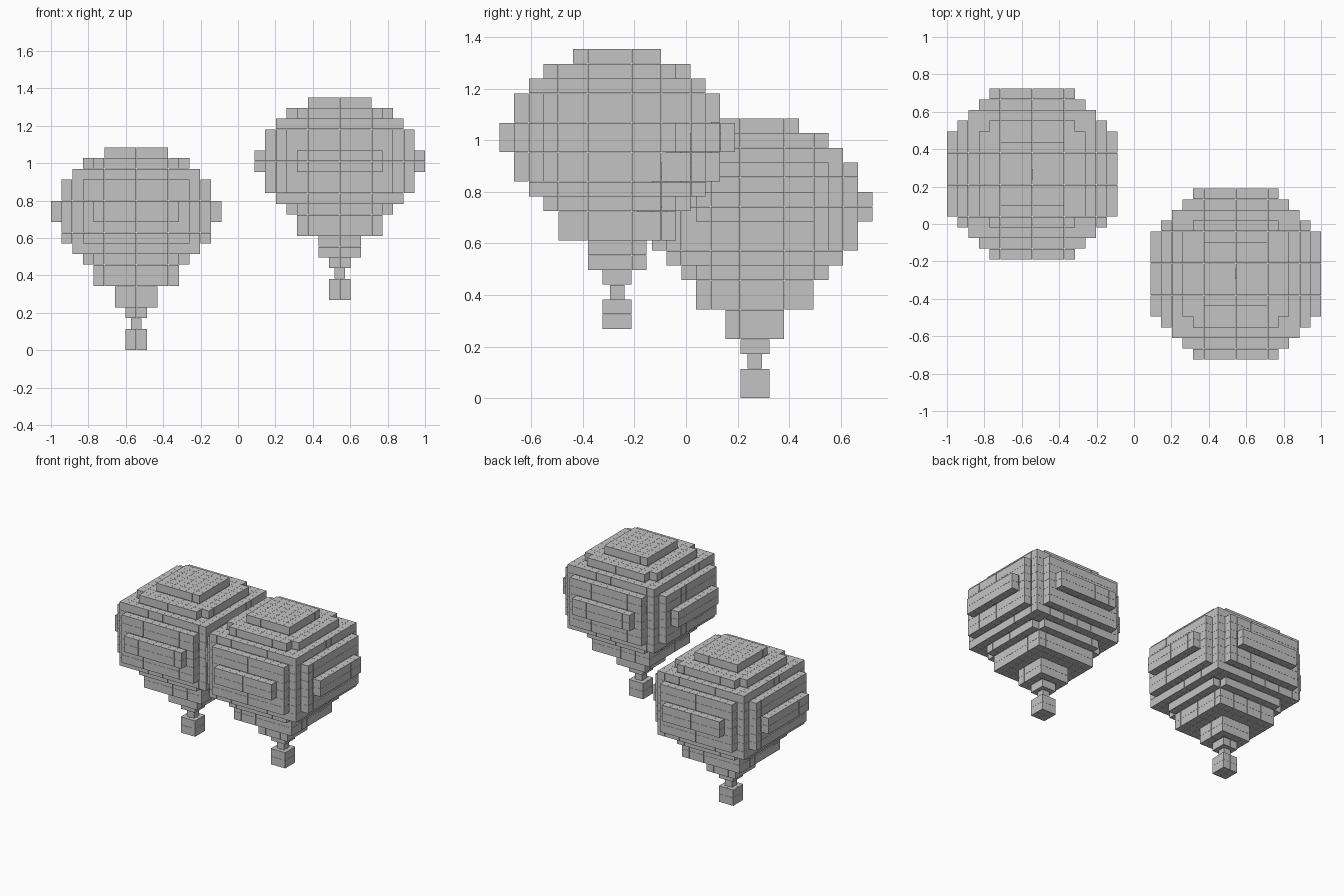
import bpy
import bmesh
from mathutils import Matrix, Vector

PITCH = 0.0571   # spacing of the blocks
BLOCK = 0.0562   # block edge, leaving a hairline gap

cube = bpy.data.objects.get("Cube")
if cube:
    bpy.data.objects.remove(cube, do_unlink=True)

grey = bpy.data.materials.new("light_grey")
grey.use_nodes = True
colour = (0.55, 0.55, 0.55, 1)
grey.diffuse_color = colour
grey.node_tree.nodes["Principled BSDF"].inputs["Base Color"].default_value = colour

# Each part: first layer, then block counts across for every layer upward
PARTS = {
    "basket": (0, [2, 2]),
    "burner": (2, [1]),
    "neck": (3, [2, 4, 4]),
    "envelope": (6, [8, 8, 10, 12, 14, 14, 16, 16, 14, 14, 12, 10, 6]),
}


def layer_cells(count):
    """Block centres of one layer: a square with stepped corners."""
    reach = 8 if count == 10 else 11
    line = [i - (count - 1) / 2 for i in range(count)]
    return {(x, y) for x in line for y in line if abs(x) + abs(y) <= reach}


def build_part(name, first, counts, origin):
    layers = [layer_cells(c) for c in counts]
    cells = {(x, y, k) for k, layer in enumerate(layers) for x, y in layer}
    sides = [Vector(d) for d in ((1, 0, 0), (0, 1, 0), (0, 0, 1))]
    bm = bmesh.new()
    for cell in sorted(cells):
        # Keep only blocks that touch the outside
        near = [tuple(Vector(cell) + s * d) for d in sides for s in (-1, 1)]
        if all(n in cells for n in near):
            continue
        x, y, k = cell
        place = Vector((x, y, first + k + 0.5)) * PITCH
        bmesh.ops.create_cube(bm, size=BLOCK, matrix=Matrix.Translation(place))
    mesh = bpy.data.meshes.new(name)
    bm.to_mesh(mesh)
    bm.free()
    mesh.materials.append(grey)
    obj = bpy.data.objects.new(name, mesh)
    obj.location = origin
    bpy.context.collection.objects.link(obj)


# Two balloons: the low one at the back right, the high one at the front left
for side, origin in (("right", (-0.544, 0.267, 0)), ("left", (0.544, -0.267, 0.268))):
    for part, (first, counts) in PARTS.items():
        build_part(f"{side}_{part}", first, counts, origin)
